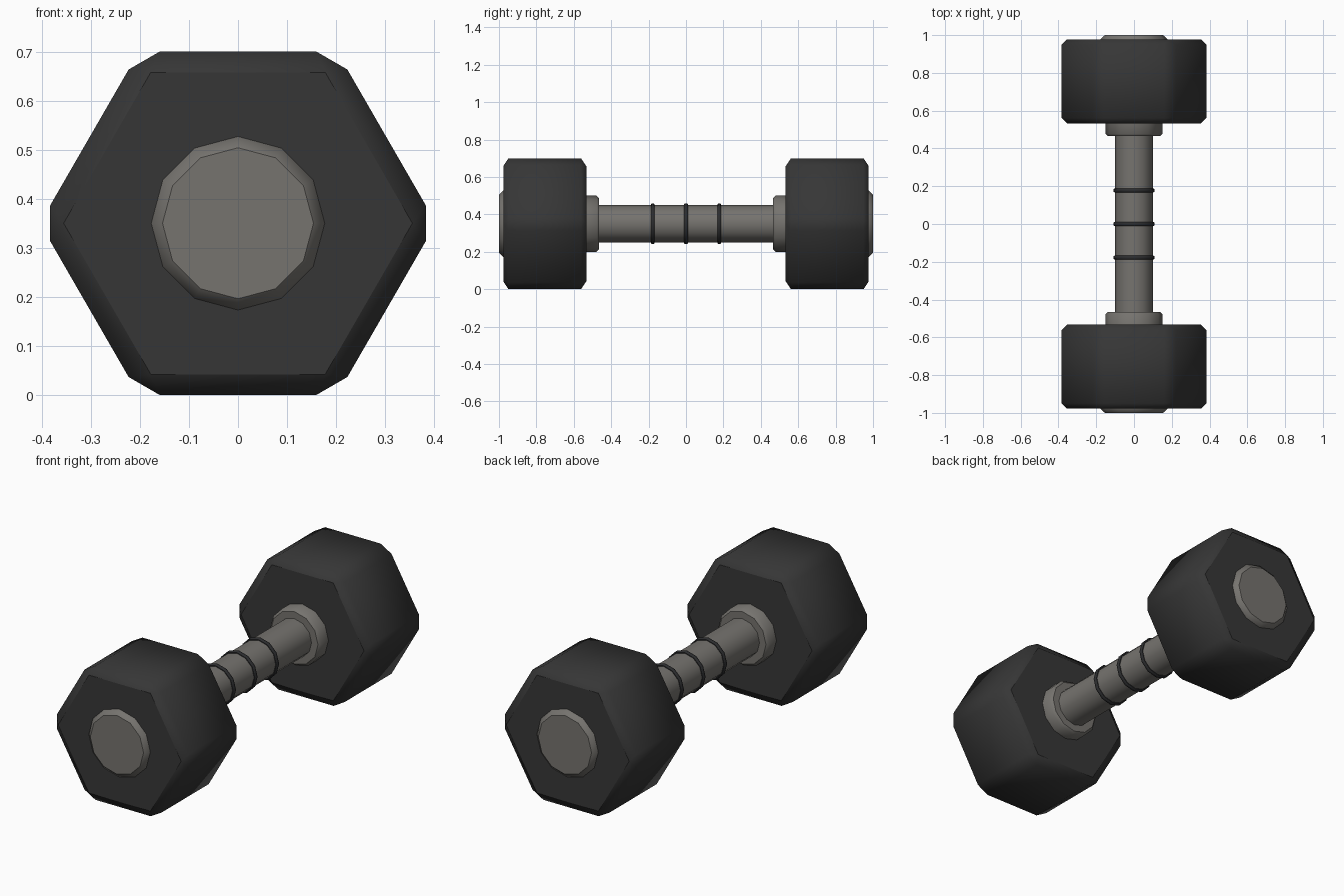
import bpy, bmesh, math
from mathutils import Vector

if "Cube" in bpy.data.objects:
    bpy.data.objects.remove(bpy.data.objects["Cube"])

CZ = 0.35  # height of the bar axis


def material(name, rgb):
    m = bpy.data.materials.new(name)
    m.diffuse_color = (*rgb, 1)
    m.use_nodes = True
    m.node_tree.nodes["Principled BSDF"].inputs["Base Color"].default_value = m.diffuse_color
    return m


rubber = material("dark rubber", (0.037, 0.037, 0.037))
steel = material("warm grey steel", (0.18, 0.172, 0.158))
ring_mat = material("black ring", (0.025, 0.026, 0.028))


def finish(bm, name, mat, sharp_ends=True):
    """Smooth the sides, keep the faces across the bar axis crisp."""
    bmesh.ops.recalc_face_normals(bm, faces=bm.faces[:])
    for f in bm.faces:
        f.smooth = True
    for f in bm.faces:
        if abs(f.normal.y) > 0.99 and sharp_ends:
            f.smooth = False
            for e in f.edges:
                e.smooth = False
    me = bpy.data.meshes.new(name)
    bm.to_mesh(me)
    bm.free()
    me.materials.append(mat)
    ob = bpy.data.objects.new(name, me)
    ob.location.z = CZ
    bpy.context.collection.objects.link(ob)
    return ob


def turned(name, profile, mat, sides=12):
    """Closed solid turned about the y axis from (y, radius) pairs."""
    bm = bmesh.new()
    rings = []
    for y, r in profile:
        rings.append([bm.verts.new((r * math.cos(a), y, r * math.sin(a)))
                      for a in (2 * math.pi * i / sides for i in range(sides))])
    for a, b in zip(rings, rings[1:]):
        for i in range(sides):
            j = (i + 1) % sides
            bm.faces.new((a[i], a[j], b[j], b[i]))
    bm.faces.new(rings[0])
    bm.faces.new(rings[-1][::-1])
    return finish(bm, name, mat)


def hex_head(name, y0, y1):
    """Hexagonal prism with every edge chamfered, flatter along the axis."""
    squash = 0.667
    half = (y1 - y0) / 2 / squash
    radius = CZ / math.cos(math.pi / 6)
    bm = bmesh.new()
    loops = [[bm.verts.new((radius * math.cos(i * math.pi / 3), y,
                            radius * math.sin(i * math.pi / 3)))
              for i in range(6)] for y in (-half, half)]
    for i in range(6):
        j = (i + 1) % 6
        bm.faces.new((loops[0][i], loops[0][j], loops[1][j], loops[1][i]))
    bm.faces.new(loops[0])
    bm.faces.new(loops[1][::-1])
    bmesh.ops.recalc_face_normals(bm, faces=bm.faces[:])
    bmesh.ops.bevel(bm, geom=bm.edges[:], offset=0.042, offset_type='OFFSET',
                    segments=1, profile=0.5, affect='EDGES')
    bmesh.ops.scale(bm, vec=Vector((1, squash, 1)), verts=bm.verts[:])
    bmesh.ops.translate(bm, vec=Vector((0, (y0 + y1) / 2, 0)), verts=bm.verts[:])
    return finish(bm, name, rubber)


# Grip bar
turned("handle", [(-0.6, 0.1), (0.6, 0.1)], steel)

# Weights, end caps and collars at both ends
for s, side in ((-1, "front"), (1, "back")):
    hex_head(side + "_weight", *sorted((s * 0.533, s * 0.977)))
    turned(side + "_end_cap",
           [(s * 0.95, 0.177), (s * 0.979, 0.177), (s * 1.0, 0.154)], steel)
    turned(side + "_collar",
           [(s * 0.56, 0.15), (s * 0.478, 0.15), (s * 0.465, 0.137)], steel)

# Thin grip rings
for y, label in ((-0.178, "front"), (0, "middle"), (0.178, "back")):
    turned(label + "_grip_ring",
           [(y - 0.01, 0.104), (y - 0.006, 0.109), (y + 0.006, 0.109),
            (y + 0.01, 0.104)], ring_mat)
